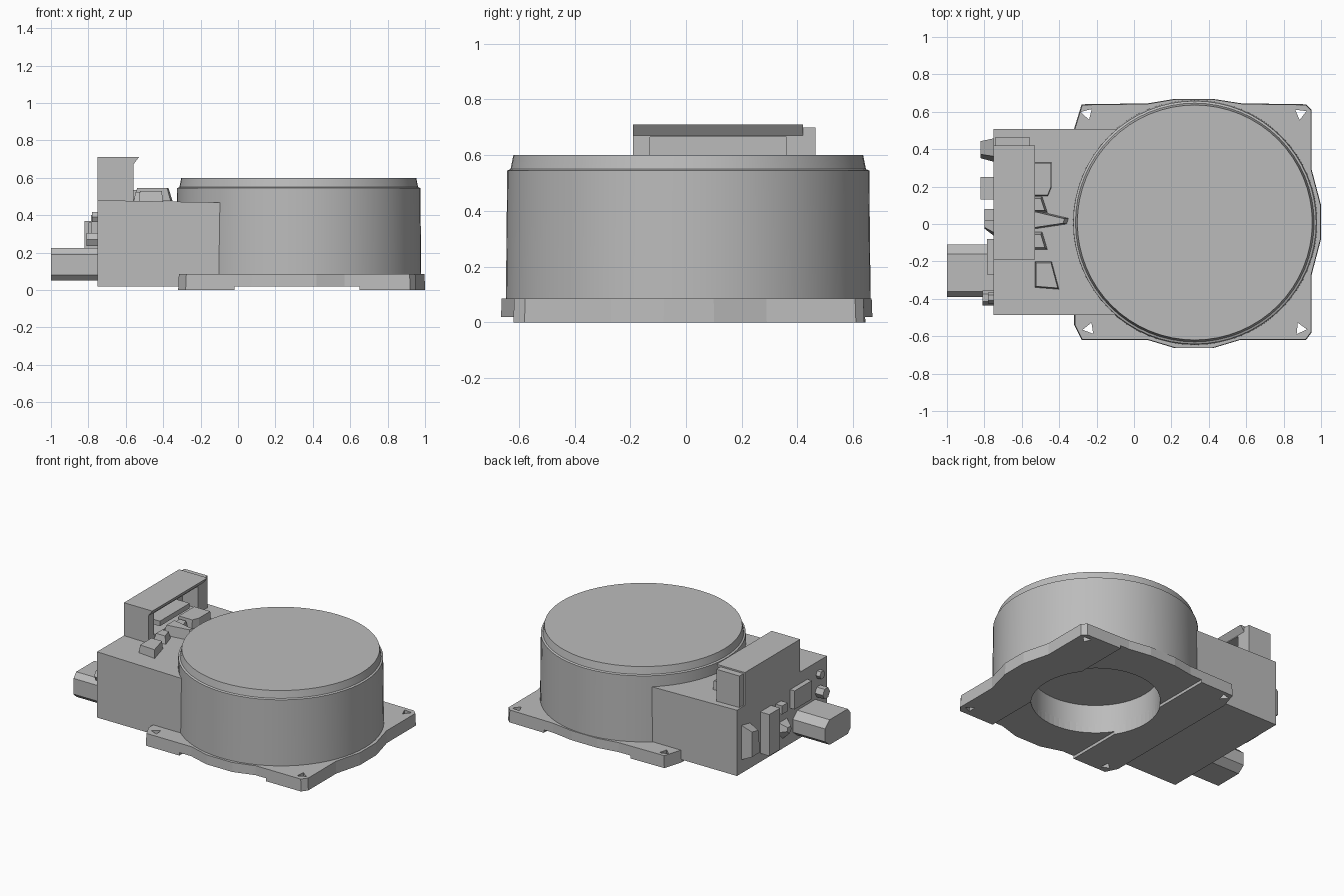
import bpy, bmesh, math

if "Cube" in bpy.data.objects:
    bpy.data.objects.remove(bpy.data.objects["Cube"])

grey = bpy.data.materials.new("plain_grey")
grey.diffuse_color = (0.5, 0.5, 0.5, 1)
grey.use_nodes = True
grey.node_tree.nodes["Principled BSDF"].inputs["Base Color"].default_value = grey.diffuse_color
CX, CY = 0.325, 0.008   # drum axis


def finish(name, bm):
    bmesh.ops.recalc_face_normals(bm, faces=bm.faces)
    me = bpy.data.meshes.new(name)
    bm.to_mesh(me)
    bm.free()
    me.materials.append(grey)
    ob = bpy.data.objects.new(name, me)
    bpy.context.collection.objects.link(ob)
    return ob


def prism(name, pts, a, b, axis="z", scale=1.0):
    """Extrude a 2D outline from a to b along an axis; the far end may taper."""
    place = {"z": lambda u, v, w: (u, v, w),
             "x": lambda u, v, w: (w, u, v),
             "y": lambda u, v, w: (u, w, v)}[axis]
    bm = bmesh.new()
    cu = sum(p[0] for p in pts) / len(pts)
    cv = sum(p[1] for p in pts) / len(pts)
    lo = [bm.verts.new(place(u, v, a)) for u, v in pts]
    hi = [bm.verts.new(place(cu + (u - cu) * scale, cv + (v - cv) * scale, b)) for u, v in pts]
    bm.faces.new(lo)
    bm.faces.new(hi)
    n = len(pts)
    for i in range(n):
        j = (i + 1) % n
        bm.faces.new((lo[i], lo[j], hi[j], hi[i]))
    return finish(name, bm)


def box(name, x0, x1, y0, y1, z0, z1):
    return prism(name, [(x0, y0), (x1, y0), (x1, y1), (x0, y1)], z0, z1)


def ring(cx, cy, r, n, start=0.0):
    return [(cx + r * math.cos(start + 2 * math.pi * i / n),
             cy + r * math.sin(start + 2 * math.pi * i / n)) for i in range(n)]


def lathe(name, profile, n=64):
    bm = bmesh.new()
    loops = [[bm.verts.new((x, y, z)) for x, y in ring(CX, CY, r, n)] for r, z in profile]
    for a, b in zip(loops, loops[1:]):
        for i in range(n):
            j = (i + 1) % n
            bm.faces.new((a[i], a[j], b[j], b[i]))
    bm.faces.new(loops[0])
    bm.faces.new(loops[-1])
    return finish(name, bm)


def smooth(ob, angle=30):
    bpy.ops.object.select_all(action="DESELECT")
    ob.select_set(True)
    bpy.context.view_layer.objects.active = ob
    bpy.ops.object.shade_smooth_by_angle(angle=math.radians(angle))


def cut(ob, cutters):
    """Subtract the cutters, keep the result and discard them."""
    for c in cutters:
        m = ob.modifiers.new("cut", "BOOLEAN")
        m.operation, m.solver, m.object = "DIFFERENCE", "EXACT", c
    dg = bpy.context.evaluated_depsgraph_get()
    me = bpy.data.meshes.new_from_object(ob.evaluated_get(dg))
    ob.modifiers.clear()
    ob.data = me
    for c in cutters:
        bpy.data.objects.remove(c)


# Round housing with the stepped lid and the open recess underneath
drum = lathe("round_housing", [(0.41, 0.22), (0.41, 0.06), (0.655, 0.06), (0.65, 0.545),
                               (0.638, 0.55), (0.628, 0.6)])
smooth(drum)

# Base plate: square with a bulge on three sides
outline = [(-0.32, -0.54), (-0.28, -0.62), (0.07, -0.62), (0.22, -0.665), (0.42, -0.665),
           (0.57, -0.62), (0.92, -0.62), (0.95, -0.58), (0.95, -0.27), (1.0, -0.08),
           (1.0, 0.1), (0.95, 0.29), (0.95, 0.61), (0.92, 0.64), (0.58, 0.645),
           (0.42, 0.67), (0.22, 0.67), (0.07, 0.645), (-0.28, 0.64), (-0.32, 0.51)]
plate = prism("base_plate", outline, 0.0, 0.085, scale=0.995)
cutters = [prism("hole", ring(CX, CY, 0.41, 64), -0.1, 0.2),
           box("relief", -0.02, 0.65, -1, 1, -0.1, 0.02)]
for x, y, a in ((-0.25, 0.59, 0.8), (0.89, 0.59, 0.4), (0.89, -0.56, 2.0), (-0.24, -0.56, 1.2)):
    cutters.append(prism("screw_hole", ring(x, y, 0.035, 3, a), -0.1, 0.3))
cut(plate, cutters)

# Rectangular electronics box with a slightly sloping top
prism("side_box", [(-0.75, 0.02), (-0.09, 0.02), (-0.09, 0.468), (-0.75, 0.48)],
      -0.487, 0.508, "y")

# Cable plug on the left end, with chamfered edges
prism("cable_plug", [(-0.39, 0.08), (-0.36, 0.05), (-0.16, 0.05), (-0.11, 0.09),
                     (-0.11, 0.18), (-0.16, 0.225), (-0.36, 0.225), (-0.39, 0.19)],
      -0.74, -1.0, "x")

# Small fittings on the left end
box("end_tab", -0.82, -0.74, 0.13, 0.25, 0.08, 0.37)
box("end_socket", -0.785, -0.74, -0.27, -0.08, 0.27, 0.40)
box("end_button", -0.80, -0.74, 0.02, 0.08, 0.30, 0.36)
prism("end_knob", ring(-0.395, 0.27, 0.04, 6), -0.74, -0.81, "x")
prism("end_screw", ring(-0.395, 0.39, 0.03, 6), -0.74, -0.78, "x")
prism("end_wedge_large", [(0.33, 0.11), (0.46, 0.11), (0.46, 0.36), (0.36, 0.34)],
      -0.74, -0.82, "x", 0.7)
prism("end_wedge_small", [(-0.07, 0.15), (0.0, 0.08), (0.07, 0.15), (0.05, 0.22), (-0.05, 0.22)],
      -0.74, -0.80, "x", 0.35)

# Raised connector: lipped hood, opening towards the drum
hood = prism("connector_hood", [(-0.75, 0.47), (-0.56, 0.47), (-0.56, 0.67), (-0.53, 0.71),
                                (-0.75, 0.71)], -0.19, 0.42, "y")
cut(hood, [box("mouth", -0.68, -0.4, -0.13, 0.36, 0.51, 0.665)])
box("connector_end", -0.74, -0.56, 0.41, 0.465, 0.47, 0.70)
box("connector_tongue", -0.70, -0.57, -0.05, 0.28, 0.54, 0.575)

# Small parts on top of the box in front of the connector
prism("top_block", [(-0.53, -0.20), (-0.44, -0.20), (-0.40, -0.35), (-0.53, -0.34)],
      0.465, 0.53, scale=0.9)
prism("top_latch", [(-0.57, 0.15), (-0.46, 0.15), (-0.44, 0.2), (-0.44, 0.33), (-0.57, 0.33)],
      0.465, 0.535, scale=0.95)
prism("top_spike", [(-0.56, 0.08), (-0.35, 0.03), (-0.36, 0.0), (-0.56, -0.03)],
      0.475, 0.545, scale=0.8)
for i, (y0, y1) in enumerate(((-0.14, -0.04), (0.06, 0.15))):
    prism("top_clip_%d" % (i + 1), [(-0.56, y0), (-0.46, y0), (-0.49, y1), (-0.56, y1)],
          0.465, 0.525, scale=0.7)
